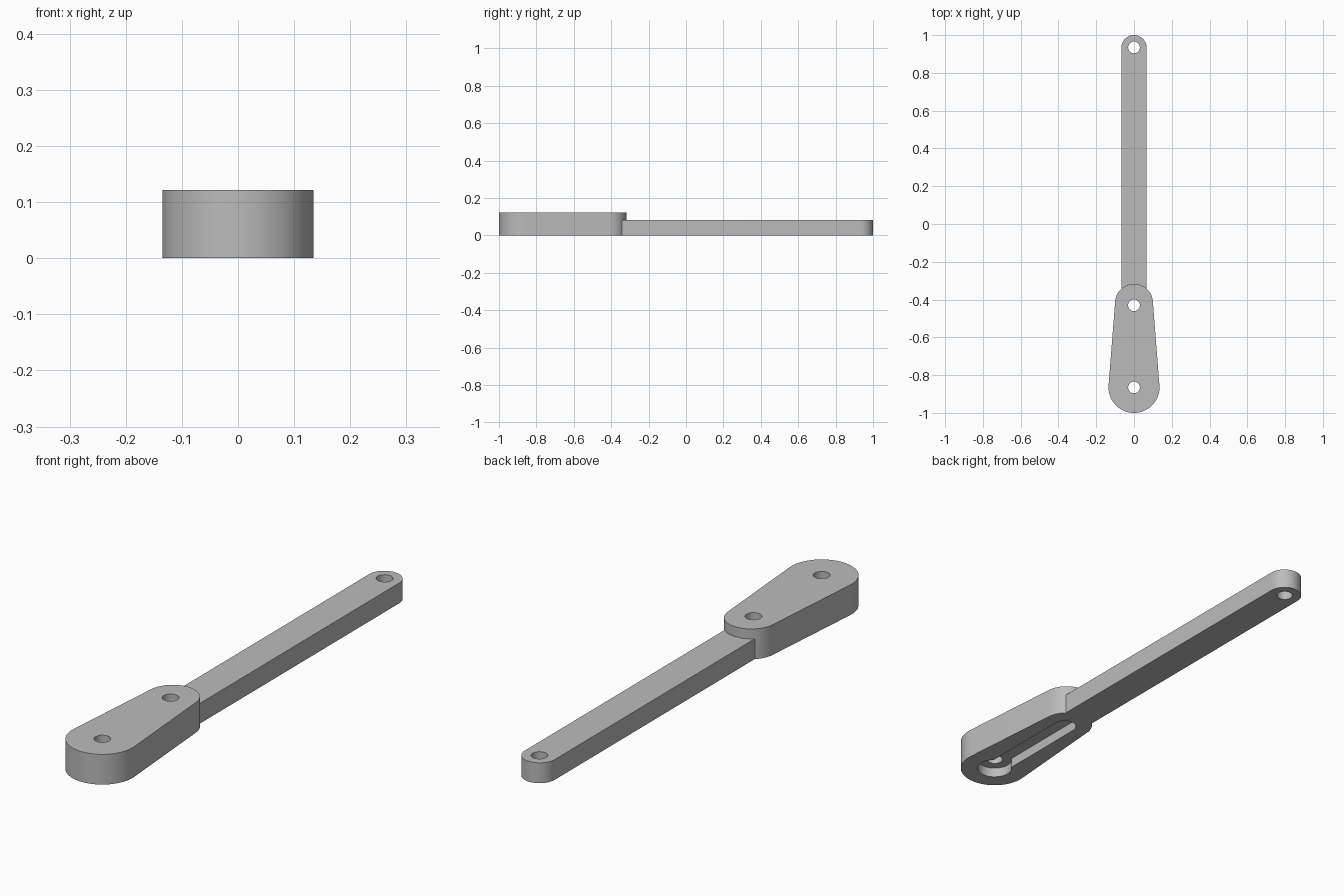
import bpy, bmesh, math

cube = bpy.data.objects.get("Cube")
if cube:
    bpy.data.objects.remove(cube, do_unlink=True)

grey = bpy.data.materials.new("plain grey")
grey.use_nodes = True
grey.diffuse_color = (0.5, 0.5, 0.5, 1)
grey.node_tree.nodes["Principled BSDF"].inputs["Base Color"].default_value = (0.5, 0.5, 0.5, 1)

FRONT_PIN, MID_PIN, TIP_PIN = -0.865, -0.43, 0.935
HOLE_R = 0.031
STEPS = 32


def prism(name, points, z0, z1):
    """Extrude a flat outline between two heights."""
    bm = bmesh.new()
    face = bm.faces.new([bm.verts.new((x, y, z0)) for x, y in points])
    top = bmesh.ops.extrude_face_region(bm, geom=[face])["geom"]
    bmesh.ops.translate(bm, vec=(0, 0, z1 - z0),
                        verts=[g for g in top if isinstance(g, bmesh.types.BMVert)])
    bmesh.ops.recalc_face_normals(bm, faces=bm.faces)
    mesh = bpy.data.meshes.new(name)
    bm.to_mesh(mesh)
    bm.free()
    mesh.materials.append(grey)
    obj = bpy.data.objects.new(name, mesh)
    bpy.context.collection.objects.link(obj)
    return obj


def arc(y, r, start, end):
    angles = [start + (end - start) * i / STEPS for i in range(STEPS + 1)]
    return [(r * math.cos(a), y + r * math.sin(a)) for a in angles]


def tapered_slot(name, y0, r0, y1, r1, z0, z1):
    """Outline wrapped around two circles on the centre line."""
    a = math.asin((r0 - r1) / (y1 - y0))
    outline = arc(y1, r1, a, math.pi - a) + arc(y0, r0, math.pi - a, 2 * math.pi + a)
    return prism(name, outline, z0, z1)


def disc(name, y, r, z0, z1):
    return prism(name, arc(y, r, 0, 2 * math.pi)[:-1], z0, z1)


def combine(target, tool, operation):
    mod = target.modifiers.new(operation.title(), 'BOOLEAN')
    mod.operation, mod.object, mod.solver = operation, tool, 'EXACT'
    with bpy.context.temp_override(object=target, active_object=target):
        bpy.ops.object.modifier_apply(modifier=mod.name)
    bpy.data.objects.remove(tool, do_unlink=True)


# Tapered thick head joined to the long thin bar
arm = tapered_slot("lever_arm", FRONT_PIN, 0.135, -0.417, 0.1, 0, 0.122)
bar_outline = [(-0.067, -0.36), (0.067, -0.36)] + arc(0.933, 0.067, 0, math.pi)
combine(arm, prism("bar", bar_outline, 0, 0.082), 'UNION')

# Keyhole recess in the underside of the head
combine(arm, disc("hub_recess", FRONT_PIN, 0.068, -0.1, 0.04), 'DIFFERENCE')
combine(arm, tapered_slot("slot_recess", FRONT_PIN, 0.046, MID_PIN, 0.045, -0.1, 0.04), 'DIFFERENCE')

# Pin holes
for pin_y in (FRONT_PIN, MID_PIN, TIP_PIN):
    combine(arm, disc("pin_hole", pin_y, HOLE_R, -0.2, 0.3), 'DIFFERENCE')

# Smooth round walls, sharp rims
bpy.ops.object.select_all(action='DESELECT')
arm.select_set(True)
bpy.context.view_layer.objects.active = arm
bpy.ops.object.shade_smooth_by_angle(angle=math.radians(30))
